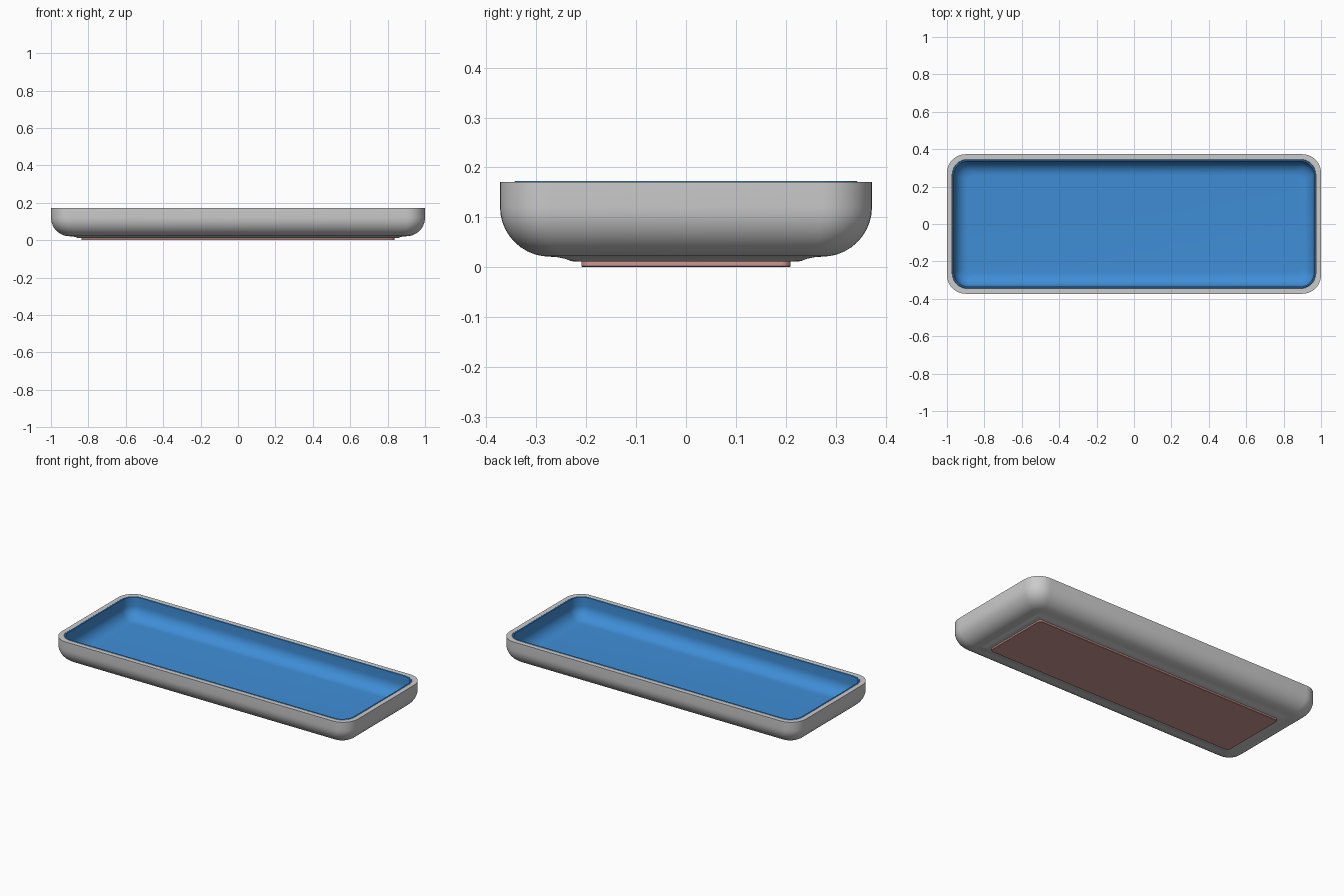
import bpy, bmesh, math

if "Cube" in bpy.data.objects:
    bpy.data.objects.remove(bpy.data.objects["Cube"])

HX, HY, R = 1.0, 0.373, 0.1
SEG = 10


def ring(d, z):
    """Rounded rectangle, inset by d from the outer outline."""
    r = max(R - 0.65 * d, 0.02)
    pts = []
    for i, (sx, sy) in enumerate([(1, 1), (-1, 1), (-1, -1), (1, -1)]):
        for k in range(SEG + 1):
            a = math.pi / 2 * (i + k / SEG)
            pts.append((sx * (HX - d - r) + r * math.cos(a),
                        sy * (HY - d - r) + r * math.sin(a), z))
    return pts


def arc(d0, z0, r, n=10):
    """Quarter curve from a vertical wall (d0) down and inward to the floor (z0)."""
    return [(d0 + r * (1 - math.cos(t)), z0 + r * (1 - math.sin(t)))
            for t in (math.pi / 2 * k / n for k in range(n + 1))]


def loft(name, profile, color=None):
    """Join inset rings in order and cap both ends."""
    bm = bmesh.new()
    rings = [[bm.verts.new(p) for p in ring(d, z)] for d, z in profile]
    for a, b in zip(rings, rings[1:]):
        n = len(a)
        for i in range(n):
            j = (i + 1) % n
            bm.faces.new((a[i], a[j], b[j], b[i]))
    bm.faces.new(rings[0])
    bm.faces.new(rings[-1])
    bmesh.ops.recalc_face_normals(bm, faces=bm.faces)
    me = bpy.data.meshes.new(name)
    bm.to_mesh(me)
    bm.free()
    ob = bpy.data.objects.new(name, me)
    bpy.context.collection.objects.link(ob)
    if color:
        mat = bpy.data.materials.new(name + "_color")
        mat.diffuse_color = color
        mat.use_nodes = True
        mat.node_tree.nodes["Principled BSDF"].inputs["Base Color"].default_value = mat.diffuse_color
        me.materials.append(mat)
    bpy.ops.object.select_all(action='DESELECT')
    ob.select_set(True)
    bpy.context.view_layer.objects.active = ob
    bpy.ops.object.shade_smooth_by_angle(angle=math.radians(30))
    return ob


# outer shell: inner floor, inner wall, rim, outer wall, rounded belly, step to the base
inner = arc(0.028, 0.036, 0.08)[::-1]
outer = arc(0.0, 0.021, 0.1)
step = [(0.115, 0.020), (0.13, 0.017), (0.143, 0.012), (0.155, 0.011)]
loft("tray_shell", inner + [(0.028, 0.171), (0.0, 0.171)] + outer + step)

# coloured lining with its own thin raised lip
under = arc(0.0285, 0.037, 0.08)[::-1]
face = arc(0.038, 0.045, 0.075)
loft("tray_lining", under + [(0.0285, 0.171), (0.031, 0.173), (0.036, 0.173), (0.038, 0.171)] + face,
     (0.05, 0.27, 0.68, 1))

# flat pad underneath
loft("base_pad", [(0.163, 0.012), (0.163, 0.002), (0.165, 0.0)], (0.62, 0.31, 0.29, 1))
